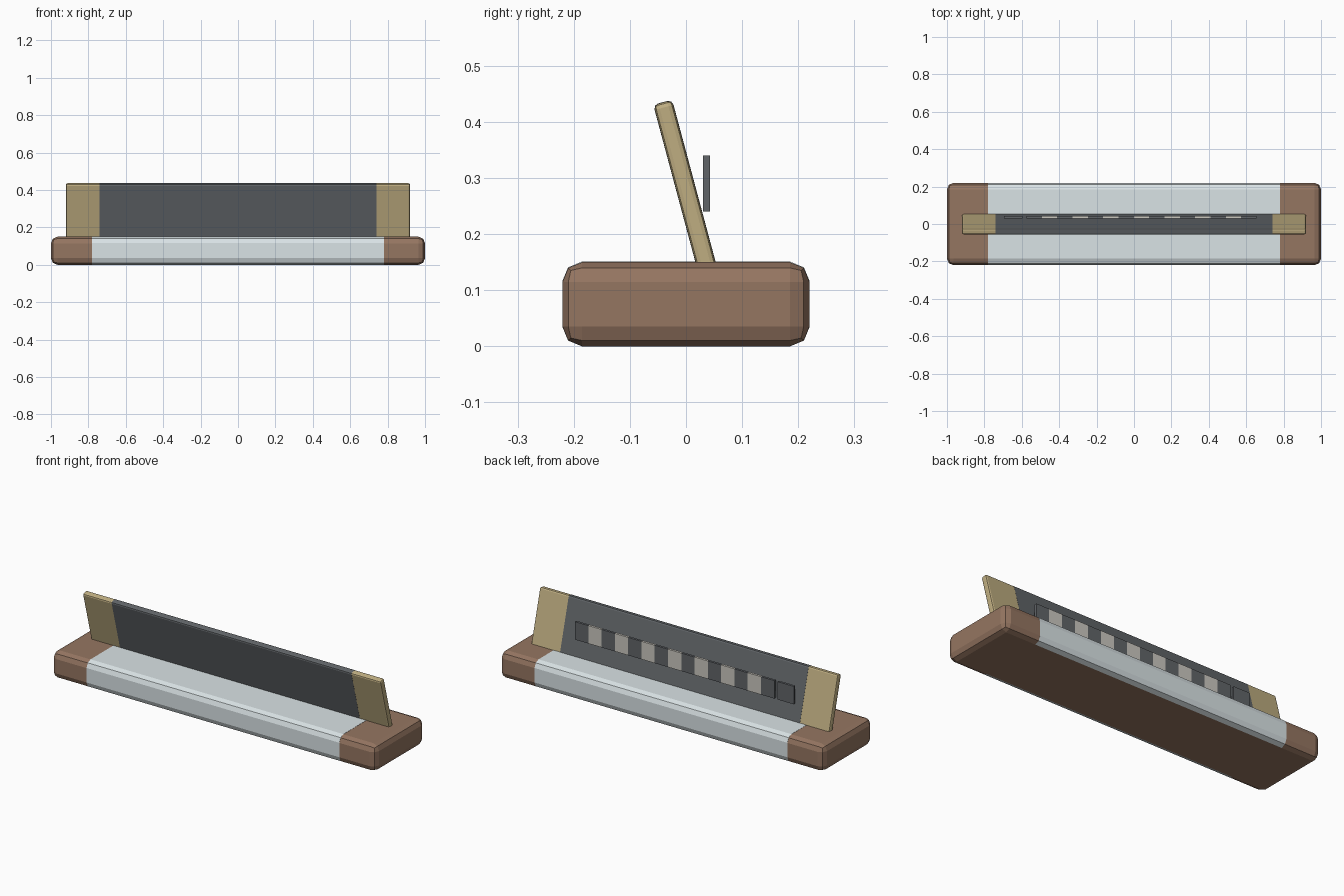
import bpy, bmesh, math
from mathutils import Matrix

if "Cube" in bpy.data.objects:
    bpy.data.objects.remove(bpy.data.objects["Cube"])


def material(name, rgb):
    m = bpy.data.materials.new(name)
    m.diffuse_color = (*rgb, 1)
    m.use_nodes = True
    m.node_tree.nodes["Principled BSDF"].inputs["Base Color"].default_value = m.diffuse_color
    return m


wood = material("wood", (0.30, 0.18, 0.12))
brass = material("brass", (0.52, 0.42, 0.22))
dark = material("dark", (0.12, 0.13, 0.14))
pale = material("pale", (0.70, 0.77, 0.79))
ivory = material("ivory", (0.60, 0.58, 0.53))


def box(name, size, loc, mat, bevel=0.0, segments=2, tilt=0.0, long_edges_only=False):
    """Box with optional bevel (all edges, or just those running along x)."""
    bm = bmesh.new()
    bmesh.ops.create_cube(bm, size=1, matrix=Matrix.Diagonal((*size, 1)))
    if bevel:
        edges = [e for e in bm.edges if not long_edges_only
                 or abs(e.verts[0].co.x - e.verts[1].co.x) > 1e-4]
        bmesh.ops.bevel(bm, geom=edges, offset=bevel, segments=segments,
                        profile=0.5, affect='EDGES')
    mesh = bpy.data.meshes.new(name)
    bm.to_mesh(mesh)
    bm.free()
    mesh.materials.append(mat)
    ob = bpy.data.objects.new(name, mesh)
    ob.location = loc
    ob.rotation_euler.x = tilt
    bpy.context.collection.objects.link(ob)
    return ob


SKIN = 0.001  # bands sit just proud of the part they wrap

# Bevelled base and the pale band around its middle
box("base", (2, 0.44, 0.15), (0, 0, 0.075), wood, 0.035)
box("base_band", (1.56, 0.44 + SKIN, 0.15 + SKIN), (0, 0, 0.075 + SKIN / 2), pale,
    0.035, long_edges_only=True)

# Leaning plate and its dark face band
lean = math.radians(15)
box("plate", (1.84, 0.034, 0.32), (0, 0, 0.28), brass, 0.009, tilt=lean)
box("plate_band", (1.48, 0.034 + SKIN, 0.32 + SKIN), (0, 0, 0.28), dark,
    0.009, tilt=lean, long_edges_only=True)

# Row of small blocks behind the plate: one apart, the rest touching
block_y, block_z = 0.0365, 0.29
box("end_block", (0.10, 0.013, 0.10), (-0.645, block_y, block_z), dark)
count, start, end = 15, -0.575, 0.655
w = (end - start) / count
for i in range(count):
    box(f"row_block_{i + 1}", (w, 0.013, 0.10),
        (start + (i + 0.5) * w, block_y, block_z), ivory if i % 2 else dark)
